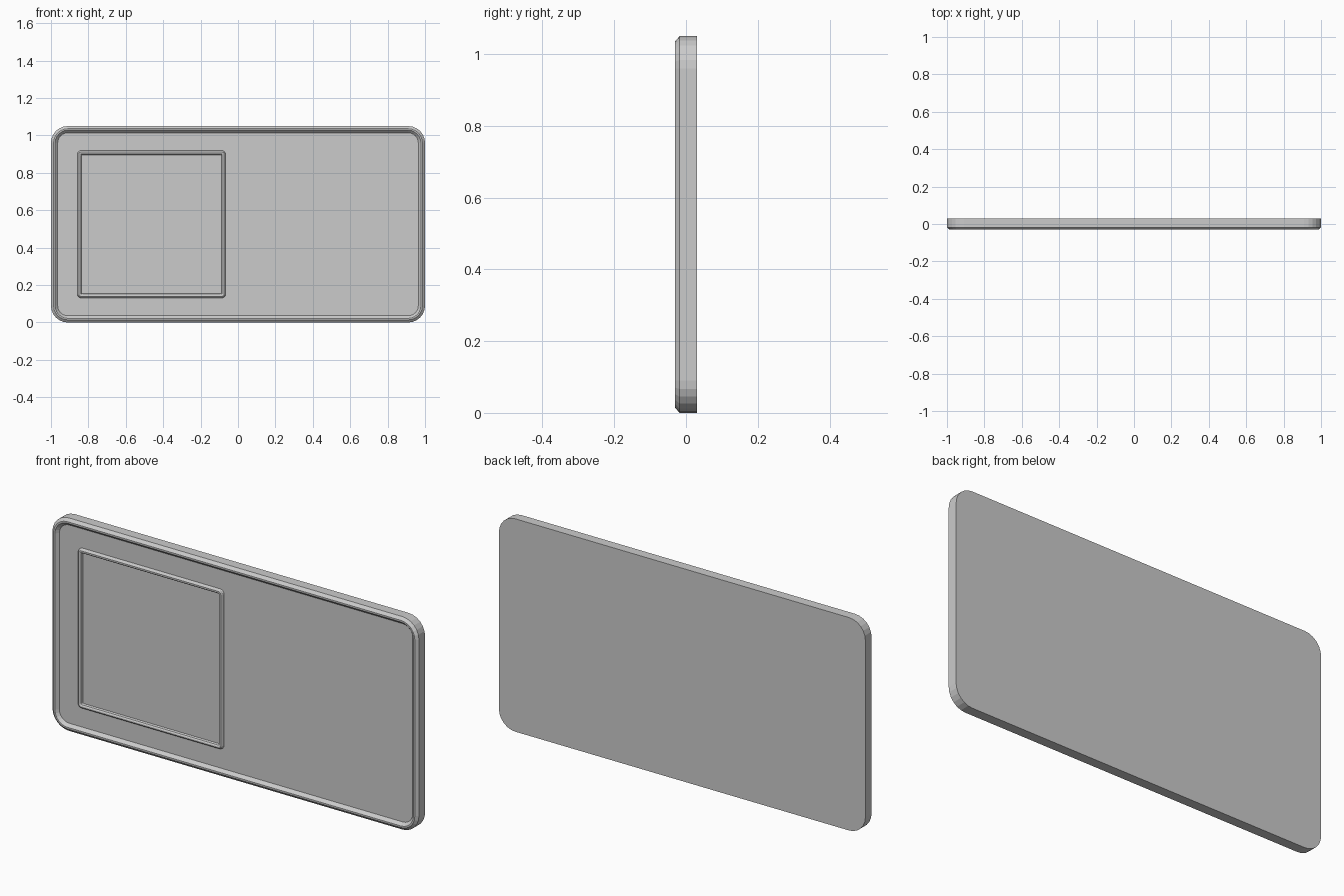
import bpy, bmesh
from math import cos, sin, pi

if "Cube" in bpy.data.objects:
    bpy.data.objects.remove(bpy.data.objects["Cube"])


def rounded_loop(bm, x0, x1, z0, z1, radius, inset, y, seg):
    """Rounded rectangle of vertices in the XZ plane, shrunk by inset."""
    r = max(radius - inset, 0.004)
    x0, x1, z0, z1 = x0 + inset, x1 - inset, z0 + inset, z1 - inset
    corners = [(x1 - r, z1 - r), (x0 + r, z1 - r), (x0 + r, z0 + r), (x1 - r, z0 + r)]
    return [bm.verts.new((cx + r * cos((q + i / seg) * pi / 2), y,
                          cz + r * sin((q + i / seg) * pi / 2)))
            for q, (cx, cz) in enumerate(corners) for i in range(seg + 1)]


def swept_rect(name, rect, radius, profile, seg, closed=False):
    """Sweep a profile of (inset, y) points round a rounded rectangle."""
    bm = bmesh.new()
    loops = [rounded_loop(bm, *rect, radius, i, y, seg) for i, y in profile]
    pairs = list(zip(loops, loops[1:]))
    if closed:
        pairs.append((loops[-1], loops[0]))
    for a, b in pairs:
        for k in range(len(a)):
            n = (k + 1) % len(a)
            bm.faces.new((a[k], a[n], b[n], b[k]))
    if not closed:
        bm.faces.new(loops[0])
        bm.faces.new(loops[-1])
    bmesh.ops.recalc_face_normals(bm, faces=bm.faces)
    mesh = bpy.data.meshes.new(name)
    bm.to_mesh(mesh)
    bm.free()
    obj = bpy.data.objects.new(name, mesh)
    bpy.context.collection.objects.link(obj)
    return obj


FLOOR = -0.015

# Plate with chamfered raised rim and recessed front
swept_rect("plate", (-1, 1, 0, 1.05), 0.09,
           [(0, 0.03), (0, -0.018), (0.014, -0.03), (0.022, -0.03), (0.036, FLOOR)], 6)

# Raised square frame on the recessed front
swept_rect("square_frame", (-0.86, -0.065, 0.13, 0.92), 0.022,
           [(0, FLOOR + 0.002), (0.004, -0.024), (0.009, -0.028), (0.015, -0.028),
            (0.021, -0.024), (0.025, FLOOR + 0.002)], 4, closed=True)
